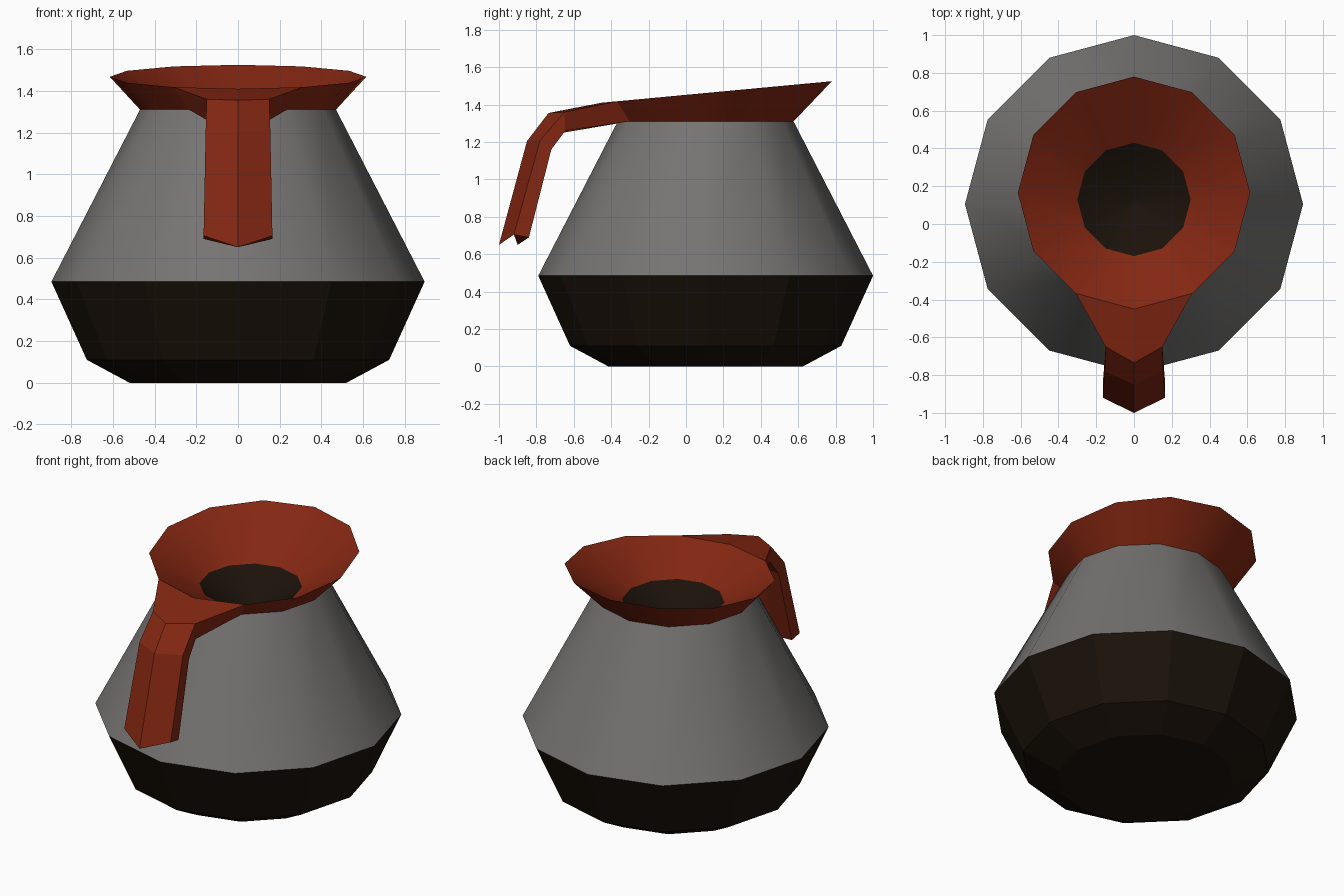
import bpy, math

if "Cube" in bpy.data.objects:
    bpy.data.objects.remove(bpy.data.objects["Cube"])

SIDES = 12


def material(name, rgb):
    m = bpy.data.materials.new(name)
    m.diffuse_color = (*rgb, 1)
    m.use_nodes = True
    m.node_tree.nodes["Principled BSDF"].inputs["Base Color"].default_value = m.diffuse_color
    return m


RED = material("red_plastic", (0.23, 0.02, 0.006))
COFFEE = material("coffee", (0.011, 0.006, 0.003))
GLASS = material("glass", (0.18, 0.175, 0.17))


def ring(r, cy, z, slope=0.0):
    """Twelve points round (0, cy), the first one at the back."""
    pts = []
    for i in range(SIDES):
        a = math.radians(90 + 360 / SIDES * i)
        y = cy + r * math.sin(a)
        pts.append((r * math.cos(a), y, z + slope * y))
    return pts


def loft(name, rings, mat, smooth=None, cap_start=False, cap_end=False, skip=()):
    """Join successive rings with quads; skip holds (ring, side) pairs left open."""
    n = len(rings[0])
    verts = [p for r in rings for p in r]
    faces = []
    for k in range(len(rings) - 1):
        for i in range(n):
            if (k, i) not in skip:
                j = (i + 1) % n
                faces.append((k * n + i, k * n + j, (k + 1) * n + j, (k + 1) * n + i))
    if cap_start:
        faces.append(tuple(reversed(range(n))))
    if cap_end:
        faces.append(tuple(range(len(verts) - n, len(verts))))
    me = bpy.data.meshes.new(name)
    me.from_pydata(verts, [], faces)
    me.validate()
    me.materials.append(mat)
    ob = bpy.data.objects.new(name, me)
    bpy.context.collection.objects.link(ob)
    if smooth:
        bpy.ops.object.select_all(action='DESELECT')
        ob.select_set(True)
        bpy.context.view_layer.objects.active = ob
        bpy.ops.object.shade_smooth_by_angle(angle=math.radians(smooth))
    return ob


# Faceted lower body filled with coffee
CY = 0.105
belly = ring(0.895, CY, 0.485)
loft("lower_body", [ring(0.52, CY, 0), ring(0.725, CY, 0.11), belly], COFFEE, cap_start=True)

# Smooth glass cone up to the neck
neck = ring(0.47, CY, 1.31)
loft("upper_body", [belly, neck], GLASS, smooth=40)

# Flared collar with tilted rim and inner funnel; open where the handle joins
rim = ring(0.615, 0.165, 1.452, 0.0935)
throat = ring(0.3, 0.13, 1.27)
loft("collar", [neck, rim, throat], RED, smooth=40, skip={(0, 5), (0, 6)})

# Dark bottom of the funnel
loft("funnel_bottom", [throat, ring(0.03, 0.11, 1.1)], COFFEE, smooth=40, cap_end=True)


def section(outer_mid, outer_side, inner_side, inner_mid):
    """Six-point V-shaped handle section; mids are (y, z), sides are (x, y, z)."""
    (ox, oy, oz), (ix, iy, iz) = outer_side, inner_side
    return [(0, *outer_mid), (-ox, oy, oz), (-ix, iy, iz),
            (0, *inner_mid), (ix, iy, iz), (ox, oy, oz)]


# Handle, growing out of the front of the collar and bending down
loft("handle", [
    section(rim[6][1:], rim[7], neck[7], neck[6][1:]),
    section((-0.735, 1.355), (0.15, -0.65, 1.36), (0.15, -0.645, 1.26), (-0.655, 1.25)),
    section((-0.85, 1.205), (0.155, -0.78, 1.21), (0.155, -0.72, 1.16), (-0.76, 1.15)),
    section((-1.0, 0.65), (0.165, -0.92, 0.705), (0.165, -0.84, 0.69), (-0.9, 0.65)),
], RED, cap_end=True)
